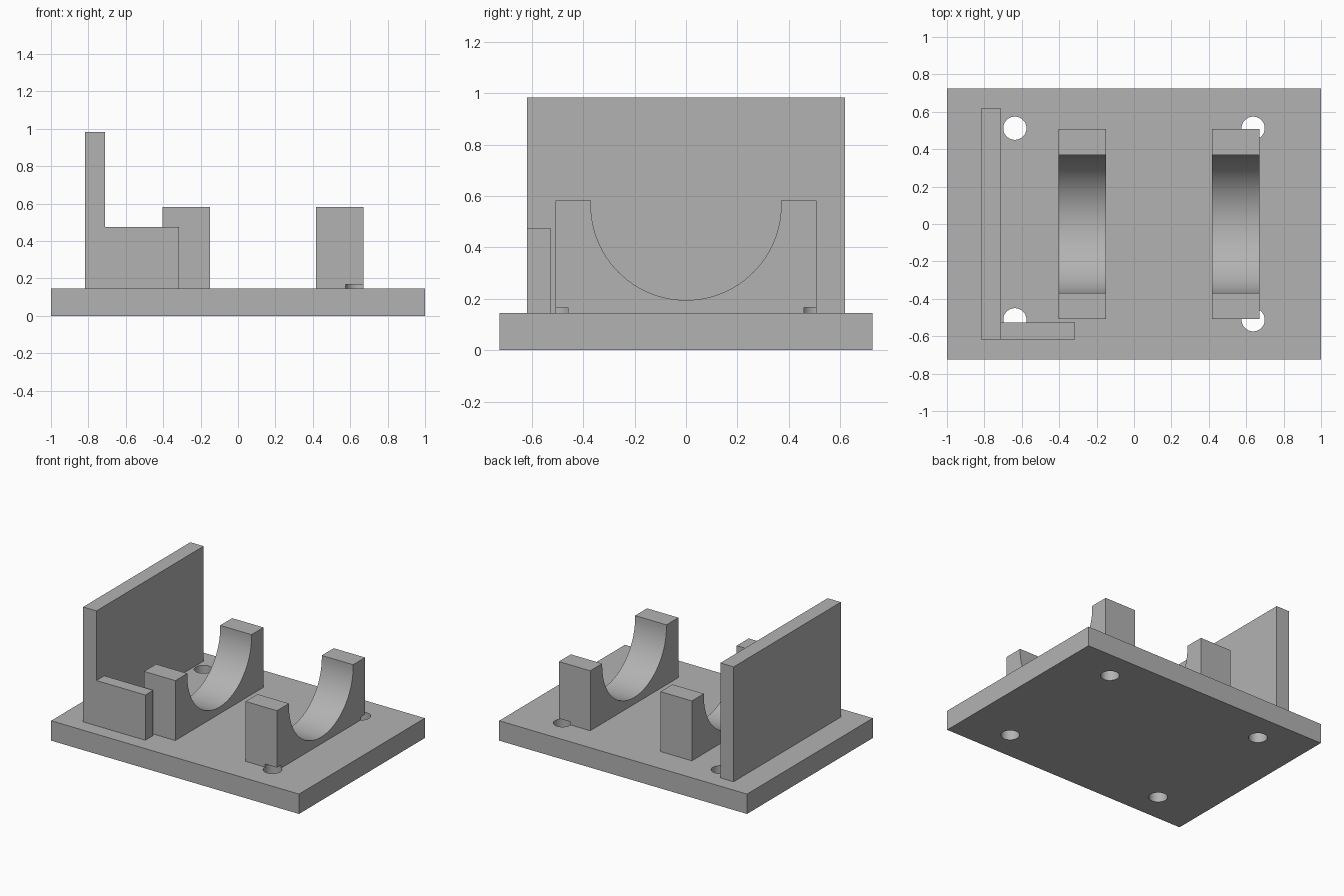
import bpy, bmesh, math
from mathutils import Matrix

if "Cube" in bpy.data.objects:
    bpy.data.objects.remove(bpy.data.objects["Cube"])

GREY = (0.45, 0.45, 0.45, 1)
grey = bpy.data.materials.new("plain grey")
grey.use_nodes = True
grey.diffuse_color = GREY
grey.node_tree.nodes["Principled BSDF"].inputs["Base Color"].default_value = GREY

BASE_TOP = 0.145


def finish(name, bm):
    bmesh.ops.recalc_face_normals(bm, faces=bm.faces)
    mesh = bpy.data.meshes.new(name)
    bm.to_mesh(mesh)
    bm.free()
    mesh.materials.append(grey)
    obj = bpy.data.objects.new(name, mesh)
    bpy.context.collection.objects.link(obj)
    return obj


def box(name, x, y, z):
    bm = bmesh.new()
    bmesh.ops.create_cube(bm, size=1)
    for v in bm.verts:
        v.co = [lo + (c + 0.5) * (hi - lo) for c, (lo, hi) in zip(v.co, (x, y, z))]
    return finish(name, bm)


def saddle(name, x0, x1, half=0.508, top=0.582, radius=0.37, centre=0.565):
    """Block with a round cradle, as a side profile pushed along x."""
    arc = [(radius * math.cos(a), centre - radius * math.sin(a))
           for a in (math.pi * i / 64 for i in range(65))]
    profile = [(-half, top), (-half, BASE_TOP), (half, BASE_TOP), (half, top),
               (radius, top)] + arc + [(-radius, top)]
    bm = bmesh.new()
    face = bm.faces.new([bm.verts.new((x0, y, z)) for y, z in profile])
    new = bmesh.ops.extrude_face_region(bm, geom=[face])["geom"]
    bmesh.ops.translate(bm, vec=(x1 - x0, 0, 0),
                        verts=[g for g in new if isinstance(g, bmesh.types.BMVert)])
    return finish(name, bm)


def apply_boolean(obj, tool, operation):
    mod = obj.modifiers.new(operation.lower(), "BOOLEAN")
    mod.object, mod.operation, mod.solver = tool, operation, "EXACT"
    bpy.context.view_layer.objects.active = obj
    bpy.ops.object.modifier_apply(modifier=mod.name)


# Main parts
base = box("base_plate", (-1, 1), (-0.725, 0.725), (0, BASE_TOP))
right_saddle = saddle("right_saddle", -0.403, -0.15)
left_saddle = saddle("left_saddle", 0.417, 0.67)

# End wall with its low return arm, merged into one piece
wall = box("end_wall", (-0.817, -0.71), (-0.618, 0.618), (BASE_TOP, 0.983))
arm = box("return_arm", (-0.76, -0.315), (-0.618, -0.527), (BASE_TOP, 0.475))
apply_boolean(wall, arm, "UNION")
bpy.data.objects.remove(arm)

# Screw holes, which also nick the parts standing over them
bm = bmesh.new()
for x in (-0.637, 0.637):
    for y in (-0.512, 0.512):
        bmesh.ops.create_cone(bm, cap_ends=True, segments=48, radius1=0.062,
                              radius2=0.062, depth=0.265,
                              matrix=Matrix.Translation((x, y, 0.0345)))
holes = finish("hole_cutter", bm)
for part in (base, left_saddle, wall):
    apply_boolean(part, holes, "DIFFERENCE")
bpy.data.objects.remove(holes)

# Smooth the round surfaces, keep the corners sharp
bpy.ops.object.select_all(action="DESELECT")
for part in (base, right_saddle, left_saddle, wall):
    part.select_set(True)
bpy.context.view_layer.objects.active = base
bpy.ops.object.shade_smooth_by_angle(angle=math.radians(30))
